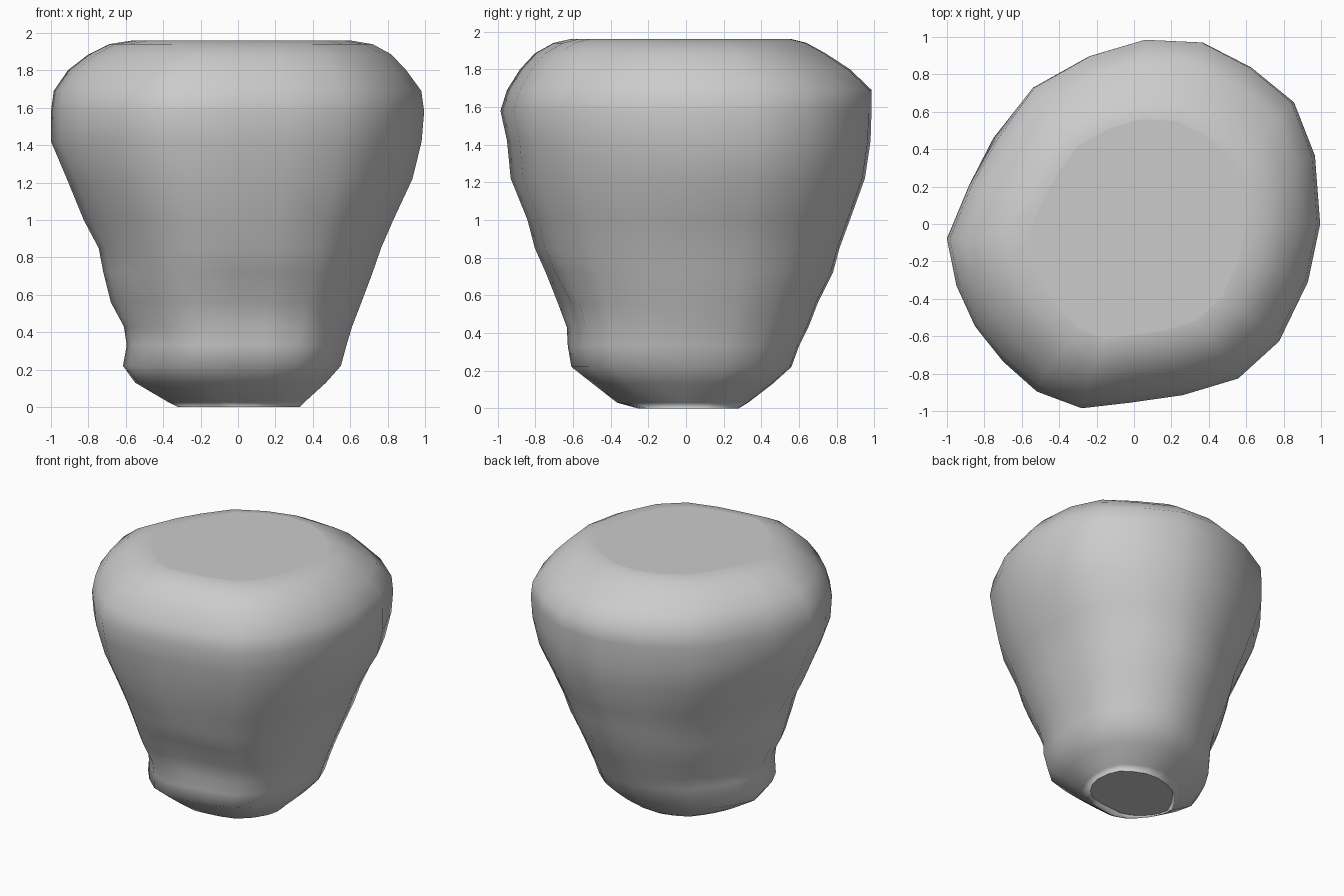
import bpy, bmesh, math

# Irregular plan outline at the widest level (unit size)
PLAN = [(0.06, 1), (0.37, .985), (.63, .85), (.86, .66), (.97, .37), (1, 0),
        (.935, -.31), (.78, -.63), (.56, -.83), (.26, -.92), (-.02, -.96), (-.28, -.99),
        (-.52, -.9), (-.7, -.74), (-.85, -.55), (-.95, -.33), (-1, -.08),
        (-.88, .21), (-.74, .46), (-.54, .74), (-.24, .91)]

# Side profile: z, left, right, front, back extents
RINGS = [(0.0, .32, .33, .26, .28), (.03, .38, .36, .37, .33),
         (.13, .55, .47, .50, .46), (.22, .615, .55, .615, .56),
         (.33, .595, .58, .635, .60), (.43, .61, .61, .64, .65),
         (.56, .68, .66, .68, .70), (.72, .72, .72, .745, .78),
         (.85, .745, .765, .81, .815), (1.0, .825, .83, .85, .87),
         (1.22, .915, .93, .94, .95), (1.42, 1, .98, .96, .98),
         (1.58, 1, .995, .995, .985), (1.69, .985, .98, .96, .985),
         (1.80, .91, .90, .89, .87), (1.885, .80, .82, .81, .74),
         (1.94, .69, .72, .71, .64), (1.96, .56, .60, .62, .56)]

# Soft bumps and dents: centre x, y, z, radius, outward amount
BUMPS = [(.97, .3, 1.27, .2, .03), (.45, -.45, .27, .13, .03),
         (.1, -.65, .5, .18, -.03), (-.3, -.68, .62, .15, .02),
         (.3, -.65, .72, .16, .02), (-.75, .45, 1.25, .2, .03),
         (.62, .6, 1.85, .16, -.03), (-.6, -.65, 1.85, .16, -.03)]


def ring_point(p, ring):
    z, left, right, front, back = ring
    x = p[0] * (right if p[0] > 0 else left)
    y = p[1] * (back if p[1] > 0 else front)
    push = sum(a * math.exp(-((x - bx)**2 + (y - by)**2 + (z - bz)**2) / r**2)
               for bx, by, bz, r, a in BUMPS)
    k = 1 + push / max(math.hypot(x, y), .1)
    return x * k, y * k, z


# Lofted rock body
bm = bmesh.new()
loops = [[bm.verts.new(ring_point(p, r)) for p in PLAN] for r in RINGS]
for a, b in zip(loops, loops[1:]):
    for i in range(len(PLAN)):
        j = (i + 1) % len(PLAN)
        bm.faces.new((a[i], a[j], b[j], b[i]))

# Flat top and base, inset so the rims shade softly
for loop in (loops[0], loops[-1]):
    cap = bm.faces.new(loop)
    bmesh.ops.inset_region(bm, faces=[cap], thickness=.06)
bmesh.ops.recalc_face_normals(bm, faces=bm.faces)

mesh = bpy.data.meshes.new("rock_stump")
bm.to_mesh(mesh)
bm.free()
rock = bpy.data.objects.new("rock_stump", mesh)
bpy.context.collection.objects.link(rock)
mesh.shade_smooth()
